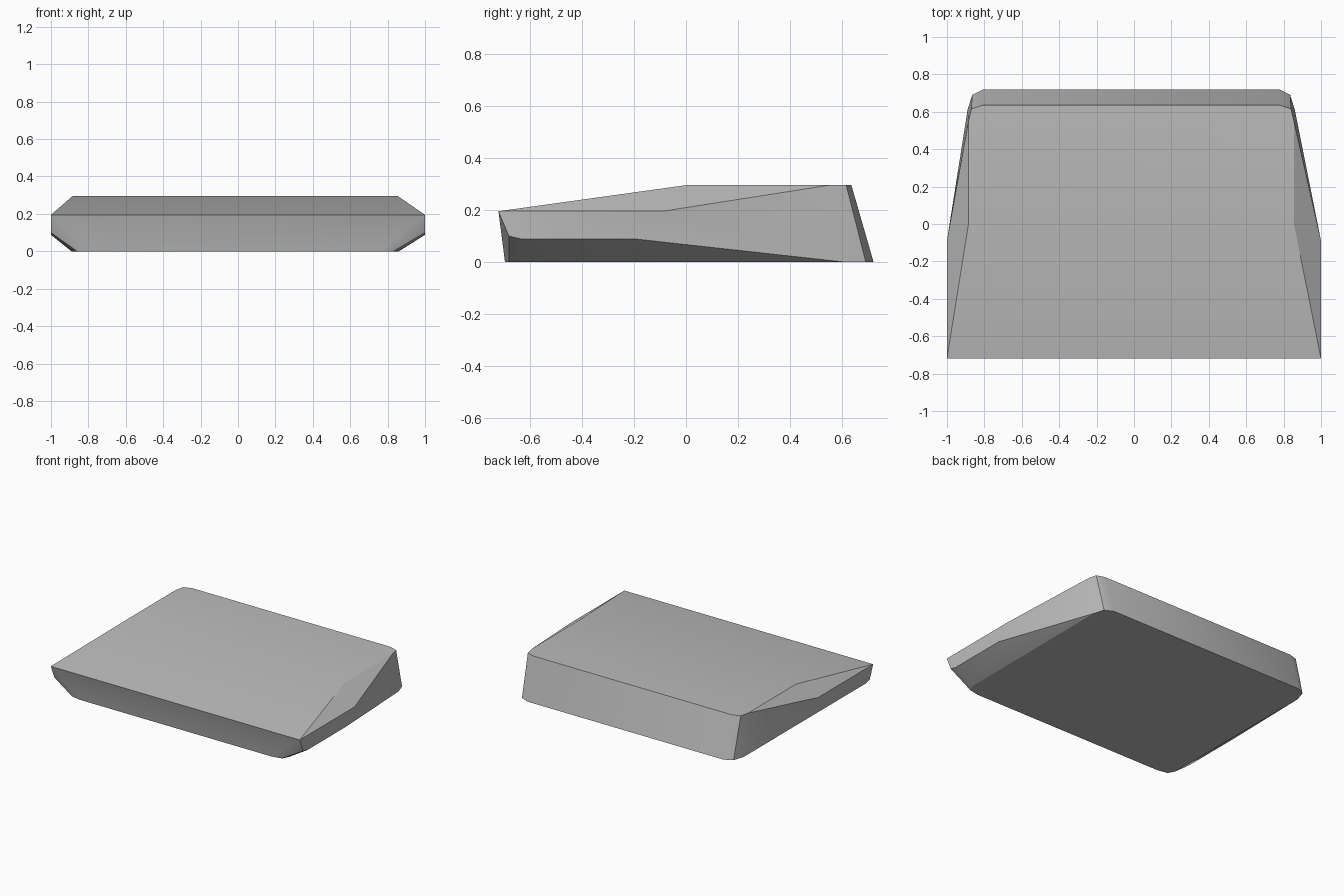
import bpy, bmesh, math

cube = bpy.data.objects.get("Cube")
if cube:
    bpy.data.objects.remove(cube, do_unlink=True)

grey = bpy.data.materials.new("plain grey")
grey.use_nodes = True
grey.diffuse_color = (0.5, 0.5, 0.5, 1)
grey.node_tree.nodes["Principled BSDF"].inputs["Base Color"].default_value = grey.diffuse_color

# Corner points of one half of the wedge: half width, depth, height
POINTS = {
    "tip": (1, -0.72, 0.195), "waist": (1, -0.09, 0.195),
    "roof_front": (0.87, 0, 0.295), "roof_side": (0.87, 0.55, 0.295),
    "roof_corner": (0.855, 0.615, 0.295), "roof_back": (0.795, 0.635, 0.295),
    "rim_front": (1, -0.68, 0.1), "rim_bend": (1, -0.63, 0.088),
    "rim_back": (1, -0.19, 0.088),
    "floor_front": (0.77, -0.695, 0), "floor_corner": (0.845, -0.68, 0),
    "floor_bend": (0.87, -0.63, 0), "floor_side": (0.875, 0.61, 0),
    "floor_heel": (0.85, 0.69, 0), "floor_back": (0.79, 0.72, 0),
}
SHIFT = -0.015  # the roof and floor sit slightly off centre

# Flank faces, repeated on each side
FLANK = [
    "tip waist roof_side roof_front",
    "tip rim_front rim_bend rim_back waist",
    "waist rim_back floor_side", "waist floor_side roof_side",
    "roof_side floor_side floor_heel", "roof_side floor_heel roof_corner",
    "roof_corner floor_heel floor_back roof_back",
    "rim_back rim_bend floor_bend floor_side",
    "rim_bend rim_front floor_corner floor_bend",
    "tip floor_front rim_front", "rim_front floor_front floor_corner",
]
# Faces that span the full width
SPAN = [
    "tip roof_front",
    "roof_front roof_side roof_corner roof_back",
    "roof_back floor_back",
    "floor_front floor_corner floor_bend floor_side floor_heel floor_back",
    "tip floor_front",
]

bm = bmesh.new()
sides = []
for s in (1, -1):
    sides.append({name: bm.verts.new((s * w + (SHIFT if w < 1 else 0), y, z))
                  for name, (w, y, z) in POINTS.items()})
for side in sides:
    for names in FLANK:
        bm.faces.new([side[n] for n in names.split()])
for names in SPAN:
    names = names.split()
    bm.faces.new([sides[0][n] for n in names] + [sides[1][n] for n in reversed(names)])
bmesh.ops.recalc_face_normals(bm, faces=bm.faces)

mesh = bpy.data.meshes.new("wedge_body")
bm.to_mesh(mesh)
bm.free()
mesh.materials.append(grey)
body = bpy.data.objects.new("wedge_body", mesh)
bpy.context.collection.objects.link(body)

# Soft blends at the rounded corners, crisp main edges
bpy.ops.object.select_all(action="DESELECT")
body.select_set(True)
bpy.context.view_layer.objects.active = body
bpy.ops.object.shade_smooth_by_angle(angle=math.radians(28))
